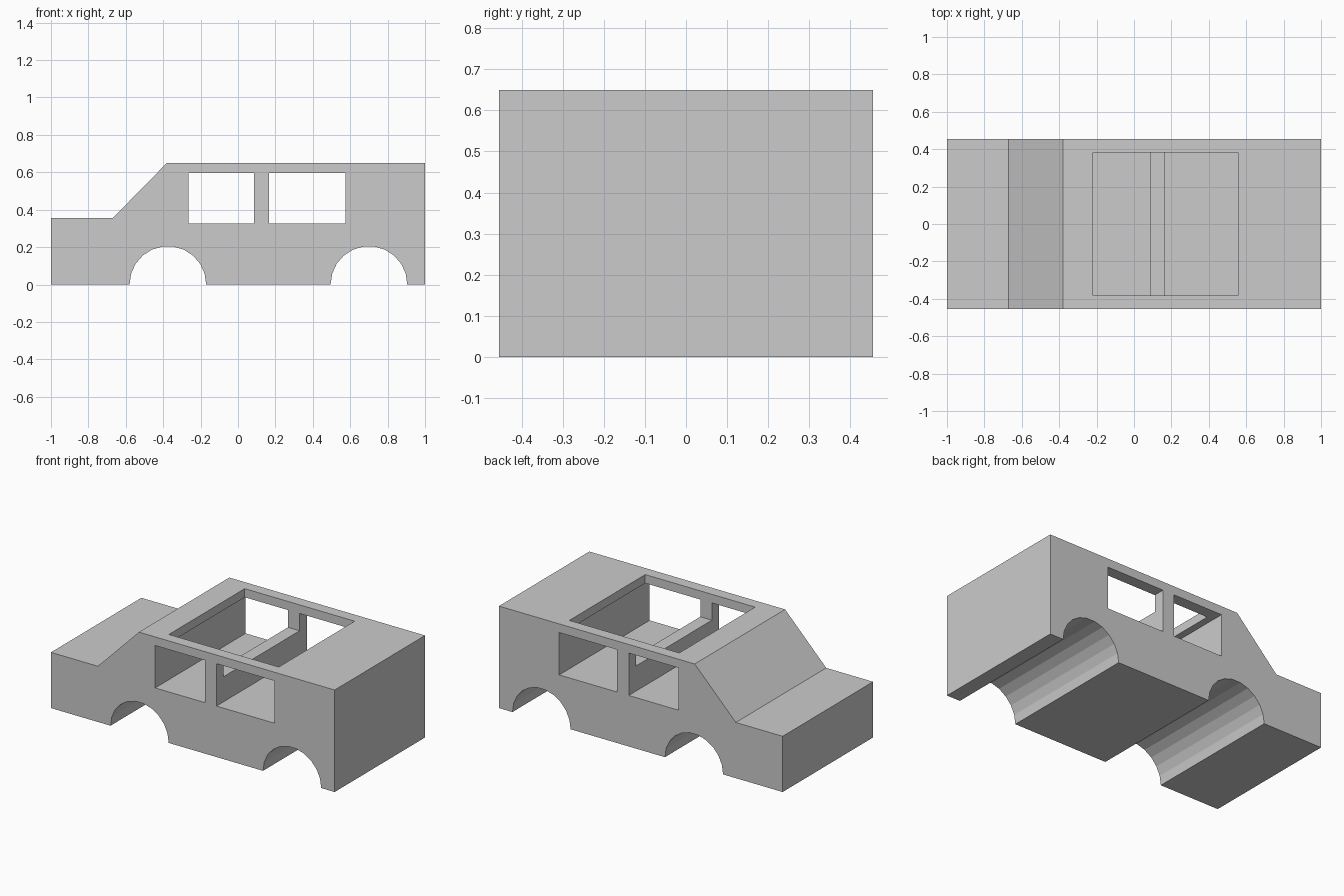
import bpy, bmesh
from math import cos, sin, pi

if "Cube" in bpy.data.objects:
    bpy.data.objects.remove(bpy.data.objects["Cube"])

HALF_W = 0.455


def extrude_profile(name, pts, half_depth):
    """Prism from an (x, z) outline, extruded along y."""
    bm = bmesh.new()
    face = bm.faces.new([bm.verts.new((x, -half_depth, z)) for x, z in pts])
    ext = bmesh.ops.extrude_face_region(bm, geom=[face])
    moved = [g for g in ext["geom"] if isinstance(g, bmesh.types.BMVert)]
    bmesh.ops.translate(bm, verts=moved, vec=(0, 2 * half_depth, 0))
    bmesh.ops.recalc_face_normals(bm, faces=bm.faces)
    mesh = bpy.data.meshes.new(name)
    bm.to_mesh(mesh)
    bm.free()
    obj = bpy.data.objects.new(name, mesh)
    bpy.context.collection.objects.link(obj)
    return obj


def rect(x0, x1, z0, z1):
    return [(x0, z0), (x1, z0), (x1, z1), (x0, z1)]


def arch(cx, r=0.205, n=11):
    """Half-round wheel arch, traced right to left... along the underside."""
    return [(cx + r * cos(pi * i / n), r * sin(pi * i / n)) for i in range(n + 1)]


# Body side profile with both wheel arches
outline = [(-1, 0), (-1, 0.355), (-0.67, 0.355), (-0.38, 0.65), (1, 0.65), (1, 0)]
body = extrude_profile("car_body", outline + arch(0.70) + arch(-0.375), HALF_W)

# Side windows cut right through, and the roof opening above them
cutters = [
    extrude_profile("front_window_cutter", rect(-0.265, 0.085, 0.325, 0.595), 0.6),
    extrude_profile("rear_window_cutter", rect(0.167, 0.575, 0.325, 0.595), 0.6),
    extrude_profile("roof_cutter", rect(-0.22, 0.555, 0.485, 0.8), 0.382),
]
bpy.context.view_layer.objects.active = body
for cutter in cutters:
    cutter.hide_render = True
    mod = body.modifiers.new(cutter.name, 'BOOLEAN')
    mod.operation = 'DIFFERENCE'
    mod.solver = 'EXACT'
    mod.object = cutter
    bpy.ops.object.modifier_apply(modifier=mod.name)
for cutter in cutters:
    bpy.data.objects.remove(cutter)
